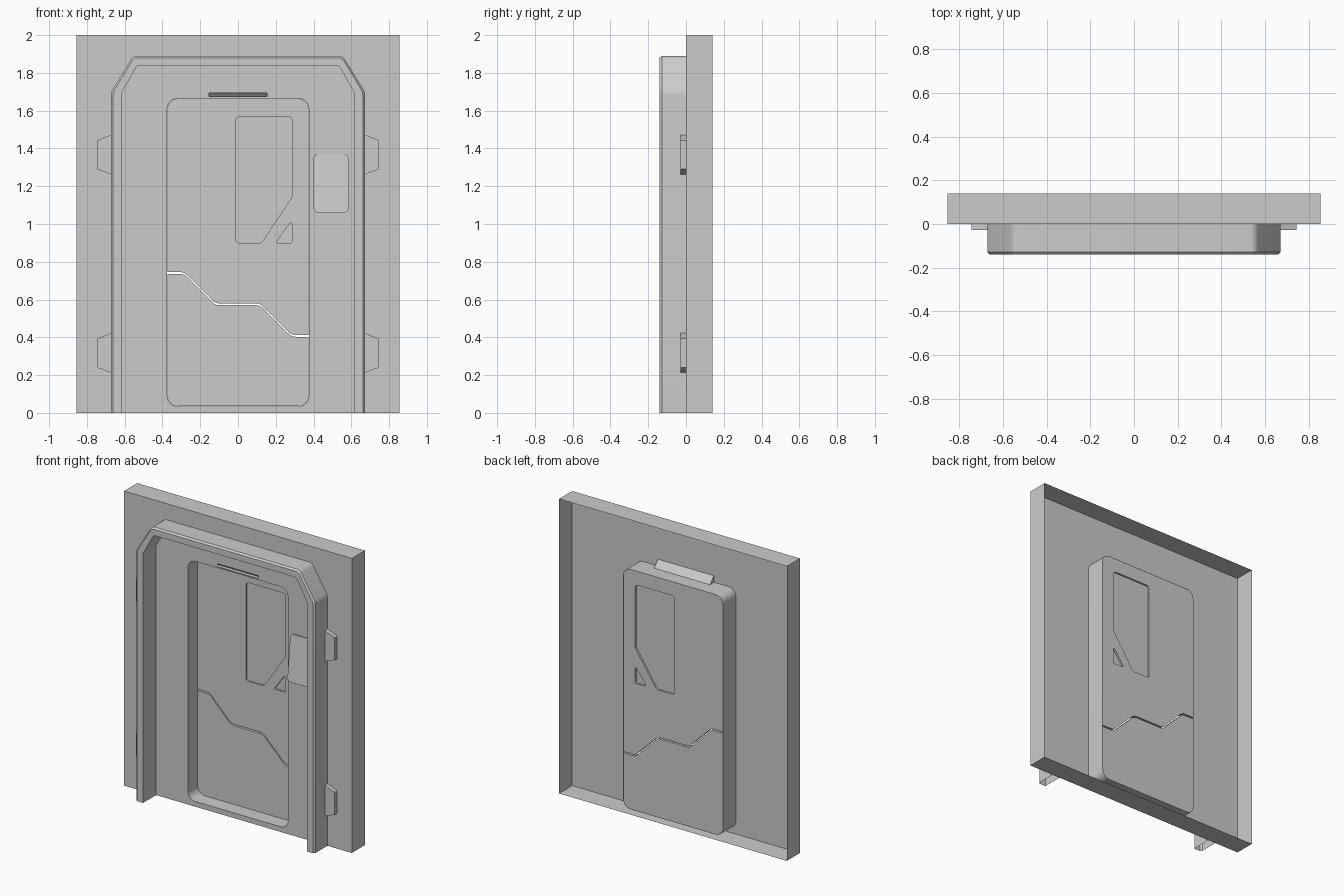
import bpy, bmesh, math
from mathutils import Vector

if "Cube" in bpy.data.objects:
    bpy.data.objects.remove(bpy.data.objects["Cube"])


def fillet(pts, seg=6, closed=True):
    """Round the corners of an (x, z, radius) outline."""
    out, n = [], len(pts)
    for i, (x, z, r) in enumerate(pts):
        p = Vector((x, z))
        if r == 0 or (not closed and i in (0, n - 1)):
            out.append(p)
            continue
        a = (Vector(pts[i - 1][:2]) - p).normalized()
        b = (Vector(pts[(i + 1) % n][:2]) - p).normalized()
        half = a.angle(b) / 2
        c = p + (a + b).normalized() * (r / math.sin(half))
        t0, t1 = p + a * (r / math.tan(half)), p + b * (r / math.tan(half))
        v0, v1 = t0 - c, t1 - c
        sweep = v0.angle_signed(v1)
        for k in range(seg + 1):
            ang = -sweep * k / seg
            co, si = math.cos(ang), math.sin(ang)
            out.append(c + Vector((v0.x * co - v0.y * si, v0.x * si + v0.y * co)))
    return out


def rect(x0, x1, z0, z1, r=0.0):
    return fillet([(x0, z0, r), (x1, z0, r), (x1, z1, r), (x0, z1, r)])


def fill(bm, loops, y):
    """Flat face at depth y; loops after the first are holes."""
    edges = []
    for loop in loops:
        vs = [bm.verts.new((p.x, y, p.y)) for p in loop]
        edges += [bm.edges.new((vs[i - 1], vs[i])) for i in range(len(vs))]
    bmesh.ops.triangle_fill(bm, edges=edges, use_beauty=True, use_dissolve=False,
                            normal=(0, -1, 0))


def strip(bm, rows, closed=True):
    """Skin a list of (outline, y) rows."""
    grid = [[bm.verts.new((p.x, y, p.y)) for p in loop] for loop, y in rows]
    for a, b in zip(grid, grid[1:]):
        for i in range(0 if closed else 1, len(a)):
            bm.faces.new((a[i - 1], a[i], b[i], b[i - 1]))


def finish(name, bm, angle=35):
    bmesh.ops.remove_doubles(bm, verts=bm.verts[:], dist=1e-5)
    bmesh.ops.recalc_face_normals(bm, faces=bm.faces[:])
    me = bpy.data.meshes.new(name)
    bm.to_mesh(me)
    bm.free()
    ob = bpy.data.objects.new(name, me)
    bpy.context.collection.objects.link(ob)
    bpy.ops.object.select_all(action='DESELECT')
    ob.select_set(True)
    bpy.context.view_layer.objects.active = ob
    bpy.ops.object.shade_smooth_by_angle(angle=math.radians(angle))
    return ob


def slab(name, loops, y0, y1):
    bm = bmesh.new()
    fill(bm, loops, y0)
    fill(bm, loops, y1)
    for loop in loops:
        strip(bm, [(loop, y0), (loop, y1)])
    return finish(name, bm)


# wall panel: open-backed tray with a door tunnel and a light slot
outer = rect(-0.855, 0.855, 0, 2)
opening = rect(-0.375, 0.375, 0.035, 1.665, 0.055)
slot = rect(-0.153, 0.153, 1.675, 1.694)
bm = bmesh.new()
fill(bm, [outer, opening, slot], 0)
strip(bm, [(outer, 0), (outer, 0.14)])
strip(bm, [(opening, 0), (opening, 0.138)])
finish("wall_panel", bm)

# sloped housing behind the light slot
bm = bmesh.new()
prof = [(0.001, 1.71), (0.043, 1.664), (0.001, 1.664)]
ends = [[bm.verts.new((x, y, z)) for y, z in prof] for x in (-0.21, 0.21)]
bm.faces.new(ends[0])
bm.faces.new(ends[1])
bm.faces.new((ends[0][0], ends[0][1], ends[1][1], ends[1][0]))
finish("light_housing", bm)

# door leaves, split by a stepped gap
E, R = 0.374, 0.054


def split(dz):
    return [(-E, 0.74 + dz, 0), (-0.285, 0.74 + dz, 0.05), (-0.12, 0.575 + dz, 0.05),
            (0.115, 0.575 + dz, 0.05), (0.285, 0.408 + dz, 0.05), (E, 0.408 + dz, 0)]


window = fillet([(-0.01, 0.90, 0.015), (0.125, 0.90, 0.03), (0.285, 1.14, 0.03),
                 (0.285, 1.57, 0.02), (-0.01, 1.57, 0.02)])
small_window = fillet([(0.2, 0.90, 0.006), (0.285, 0.90, 0.008), (0.285, 1.02, 0.006)])
upper = fillet(split(0.005) + [(E, 1.664, R), (-E, 1.664, R)])
lower = fillet(split(-0.005) + [(E, 0.036, R), (-E, 0.036, R)])
slab("upper_door", [upper, window, small_window], 0.10, 0.138)
slab("lower_door", [lower], 0.10, 0.138)
slab("window_pane", [window], 0.112, 0.126)
slab("small_window_pane", [small_window], 0.112, 0.126)

# door frame: hollow arch section swept around the doorway
half_out = [(0.672, 0, 0), (0.672, 1.70, 0.06), (0.555, 1.89, 0.04)]
half_in = [(0.615, 0, 0), (0.615, 1.695, 0.04), (0.535, 1.838, 0.025)]


def arch(half):
    return fillet(half + [(-x, z, r) for x, z, r in reversed(half)], closed=False)


a_in, a_out = arch(half_in), arch(half_out)
mid = [p.lerp(q, 0.8) for p, q in zip(a_in, a_out)]
bm = bmesh.new()
strip(bm, [(a_in, 0), (a_in, -0.14), (mid, -0.14), (a_out, -0.128), (a_out, 0)], closed=False)
finish("door_frame", bm)

# side tabs on both sides of the frame
for side, s in (("left", -1), ("right", 1)):
    for level, z in (("lower", 0.21), ("upper", 1.26)):
        tab = [Vector((s * x, z + h)) for x, h in
               ((0.665, 0), (0.745, 0.03), (0.745, 0.183), (0.665, 0.215))]
        slab(f"{level}_{side}_tab", [tab], -0.028, 0)

# wall control pad: rounded block leaning out at the bottom
pad = slab("control_pad", [rect(0.40, 0.585, 1.06, 1.37, 0.025)], -0.01, 0)
for v in pad.data.vertices:
    if v.co.y < -0.005:
        v.co.y = -0.008 - 0.035 * (1.37 - v.co.z) / 0.31
